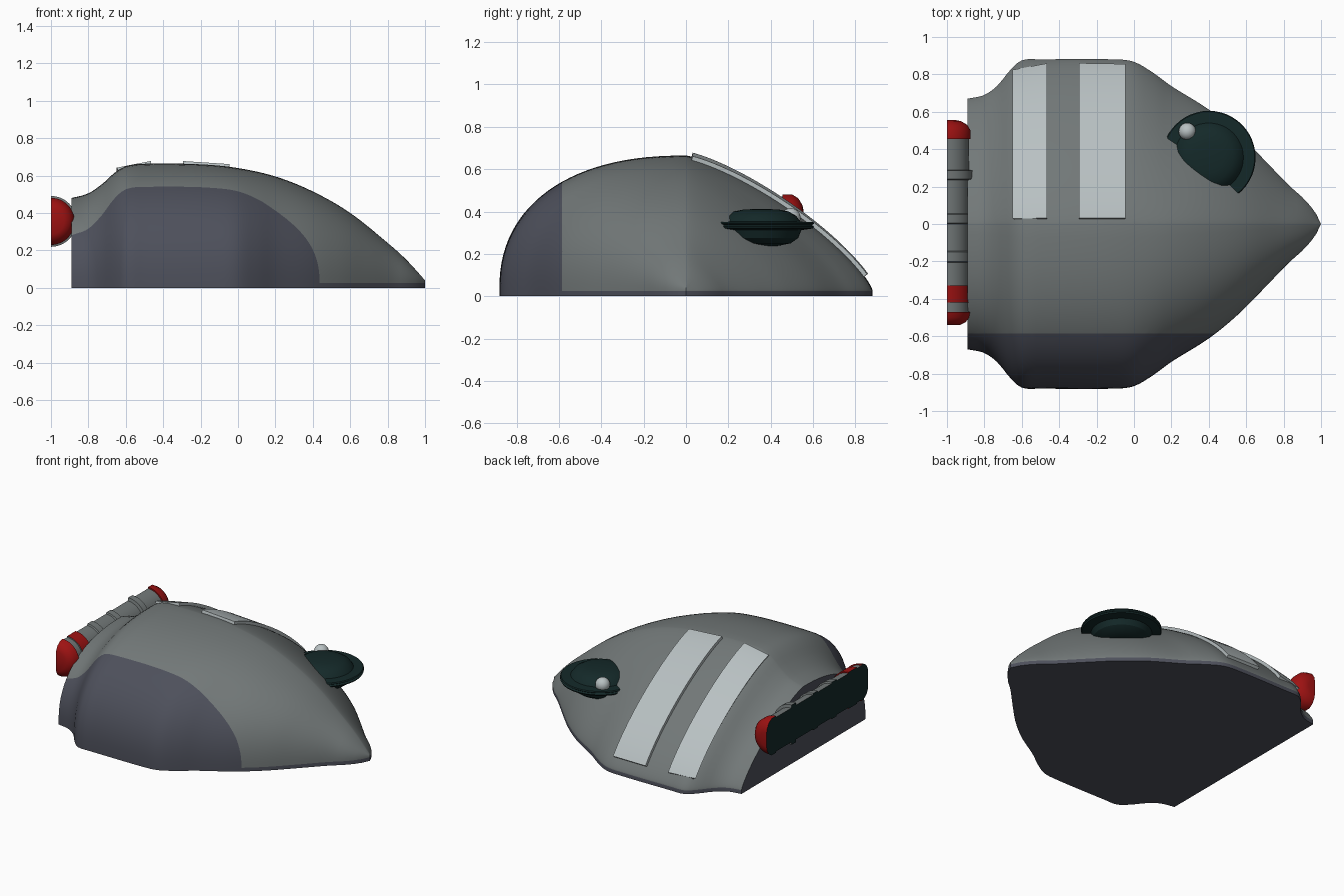
import bpy, bmesh, math
from mathutils import Vector

if "Cube" in bpy.data.objects:
    bpy.data.objects.remove(bpy.data.objects["Cube"])


def material(name, rgb):
    m = bpy.data.materials.new(name)
    m.diffuse_color = (*rgb, 1)
    m.use_nodes = True
    m.node_tree.nodes["Principled BSDF"].inputs["Base Color"].default_value = m.diffuse_color
    return m


GREY = material("hull grey", (.17, .19, .19))
BLUE = material("slate blue", (.075, .08, .105))
PALE = material("pale grey", (.48, .53, .54))
GREEN = material("dark green", (.007, .022, .022))
RED = material("red", (.34, .006, .006))


def finish(name, bm, mats, angle=40):
    bmesh.ops.remove_doubles(bm, verts=bm.verts, dist=.0005)
    bmesh.ops.recalc_face_normals(bm, faces=bm.faces)
    me = bpy.data.meshes.new(name)
    bm.to_mesh(me)
    bm.free()
    for m in mats:
        me.materials.append(m)
    ob = bpy.data.objects.new(name, me)
    bpy.context.collection.objects.link(ob)
    bpy.ops.object.select_all(action='DESELECT')
    ob.select_set(True)
    bpy.context.view_layer.objects.active = ob
    bpy.ops.object.shade_smooth_by_angle(angle=math.radians(angle))
    return ob


def quad_grid(bm, rows, closed=False):
    vs = [[bm.verts.new(p) for p in r] for r in rows]
    for a, b in zip(vs, vs[1:]):
        for j in range(len(a) - (0 if closed else 1)):
            k = (j + 1) % len(a)
            bm.faces.new((a[j], a[k], b[k], b[j]))
    return vs


def curve(table, x):
    # smooth interpolation through (x, value) points
    n = len(table)
    i = max(0, min(n - 2, sum(1 for p in table if p[0] <= x) - 1))

    def slope(k):
        a, b = table[max(k - 1, 0)], table[min(k + 1, n - 1)]
        return (b[1] - a[1]) / (b[0] - a[0])
    (x0, v0), (x1, v1) = table[i], table[i + 1]
    d = x1 - x0
    t = (x - x0) / d
    return ((2*t**3 - 3*t*t + 1) * v0 + (t**3 - 2*t*t + t) * d * slope(i)
            + (3*t*t - 2*t**3) * v1 + (t**3 - t*t) * d * slope(i + 1))


# hull half width and crest height along x
WIDTH = [(-.89, .67), (-.8, .69), (-.73, .74), (-.66, .825), (-.6, .875), (-.5, .88), (-.1, .88),
         (0, .867), (.1, .81), (.2, .737), (.4, .612), (.55, .49), (.68, .36), (.83, .205),
         (.91, .133), (.97, .06), (1, 0)]
HEIGHT = [(-.89, .48), (-.8, .505), (-.72, .56), (-.66, .615), (-.6, .65), (-.5, .663), (-.2, .66),
          (0, .64), (.2, .595), (.4, .515), (.6, .4), (.8, .24), (.9, .15), (1, .04)]
BASE = .025
FULL, LEAN = 2.3, 1.3     # rounder front side, flatter rear side


def surf(x, t):
    w, h = curve(WIDTH, x), curve(HEIGHT, x)
    c, s = math.cos(t), max(0, math.sin(t))
    e = 2 / (LEAN if c > 0 else FULL)
    return Vector((x, math.copysign(w * abs(c) ** e, c), BASE + (h - BASE) * s ** e))


def normal(x, t):
    dx = surf(x + .005, t) - surf(x - .005, t)
    dt = surf(x, t + .01) - surf(x, t - .01)
    return dx.cross(dt).normalized()


# hull shell
bm = bmesh.new()
rows = []
NX, NT = 72, 56
for i in range(NX + 1):
    x = -.89 + 1.89 * i / NX
    pts = [surf(x, math.pi * j / NT) for j in range(NT + 1)]
    rows.append([Vector((x, pts[0].y, 0))] + pts + [Vector((x, pts[-1].y, 0))])
vs = quad_grid(bm, rows)
bm.faces.new(vs[0])
for a, b in zip(vs, vs[1:]):
    bm.faces.new((a[0], b[0], b[-1], a[-1]))
bmesh.ops.dissolve_degenerate(bm, dist=.0003, edges=bm.edges)
# dark front panel, lower rim, underside and back wall
bmesh.ops.bisect_plane(bm, geom=bm.verts[:] + bm.edges[:] + bm.faces[:], dist=.0005,
                       plane_co=(0, -.585, 0), plane_no=(0, 1, 0))
bm.normal_update()
for f in bm.faces:
    c = f.calc_center_median()
    f.material_index = int(c.y < -.585 or c.z < BASE or all(v.co.x < -.885 for v in f.verts))
finish("hull", bm, [GREY, BLUE])

# two raised bands down the rear side
for name, x0, x1 in (("narrow_band", -.638, -.465), ("wide_band", -.295, -.048)):
    bm = bmesh.new()
    t0, t1 = (math.acos(f ** (LEAN / 2)) for f in (.03, .957))
    rows = []
    for i in range(33):
        t = t0 + (t1 - t0) * i / 32
        row = []
        for j in range(17):
            u = j / 8 - 1
            x = x0 + (x1 - x0) * (u + 1) / 2
            row.append(surf(x, t) + normal(x, t) * .027 * (1 - u * u) ** .6)
        row += [surf(x, t) - normal(x, t) * .02 for x in (x1, x0)]
        rows.append(row)
    vs = quad_grid(bm, rows, closed=True)
    bm.faces.new(vs[0])
    bm.faces.new(vs[-1])
    finish(name, bm, [PALE])


# saucer sunk into the rear flank
def lathe(name, profile, centre, mat, seg=48):
    bm = bmesh.new()
    quad_grid(bm, [[(centre[0] + r * math.cos(2 * math.pi * k / seg),
                     centre[1] + r * math.sin(2 * math.pi * k / seg), z) for k in range(seg)]
                   for r, z in profile], closed=True)
    return finish(name, bm, [mat], 30)


lathe("saucer", [(0, .412), (.08, .41), (.13, .4), (.165, .38), (.185, .352), (.245, .35), (.25, .343),
                 (.24, .336), (.25, .329), (.245, .32), (.19, .312), (.175, .275), (.14, .25),
                 (.08, .238), (0, .235)], (.4, .355), GREEN)

# pale lamp on the saucer
bm = bmesh.new()
bmesh.ops.create_uvsphere(bm, u_segments=24, v_segments=16, radius=.046)
bmesh.ops.translate(bm, verts=bm.verts, vec=(.285, .495, .37))
finish("lamp", bm, [PALE])

# half barrel along the back: (y, radius, colour of the piece that follows)
G, R = 0, 1
barrel = [(-.54, 0, R), (-.54, .07, R), (-.525, .1, R), (-.5, .118, R), (-.47, .126, R), (-.47, .117, G),
          (-.42, .117, G), (-.42, .125, R), (-.33, .125, R), (-.33, .117, G),
          (-.205, .117, G), (-.2, .126, G), (-.15, .126, G), (-.145, .117, G),
          (0, .117, G), (.005, .126, G), (.05, .126, G), (.055, .117, G),
          (.235, .117, G), (.24, .136, G), (.285, .136, G), (.29, .117, G),
          (.455, .117, R), (.455, .126, R), (.5, .126, R), (.53, .108, R), (.55, .075, R), (.555, .05, R),
          (.555, 0, R)]
bm = bmesh.new()
N = 24
rings = [[bm.verts.new((-1 + r * math.cos(a), y, .355 + r * math.sin(a)))
          for a in (math.pi * (k / N - .5) for k in range(N + 1))] for y, r, _ in barrel]
for (y, r, m), a, b in zip(barrel, rings, rings[1:]):
    for k in range(N):
        bm.faces.new((a[k], a[k + 1], b[k + 1], b[k])).material_index = m
    bm.faces.new((a[0], b[0], b[-1], a[-1])).material_index = 2
finish("rear_barrel", bm, [GREY, RED, GREEN])
